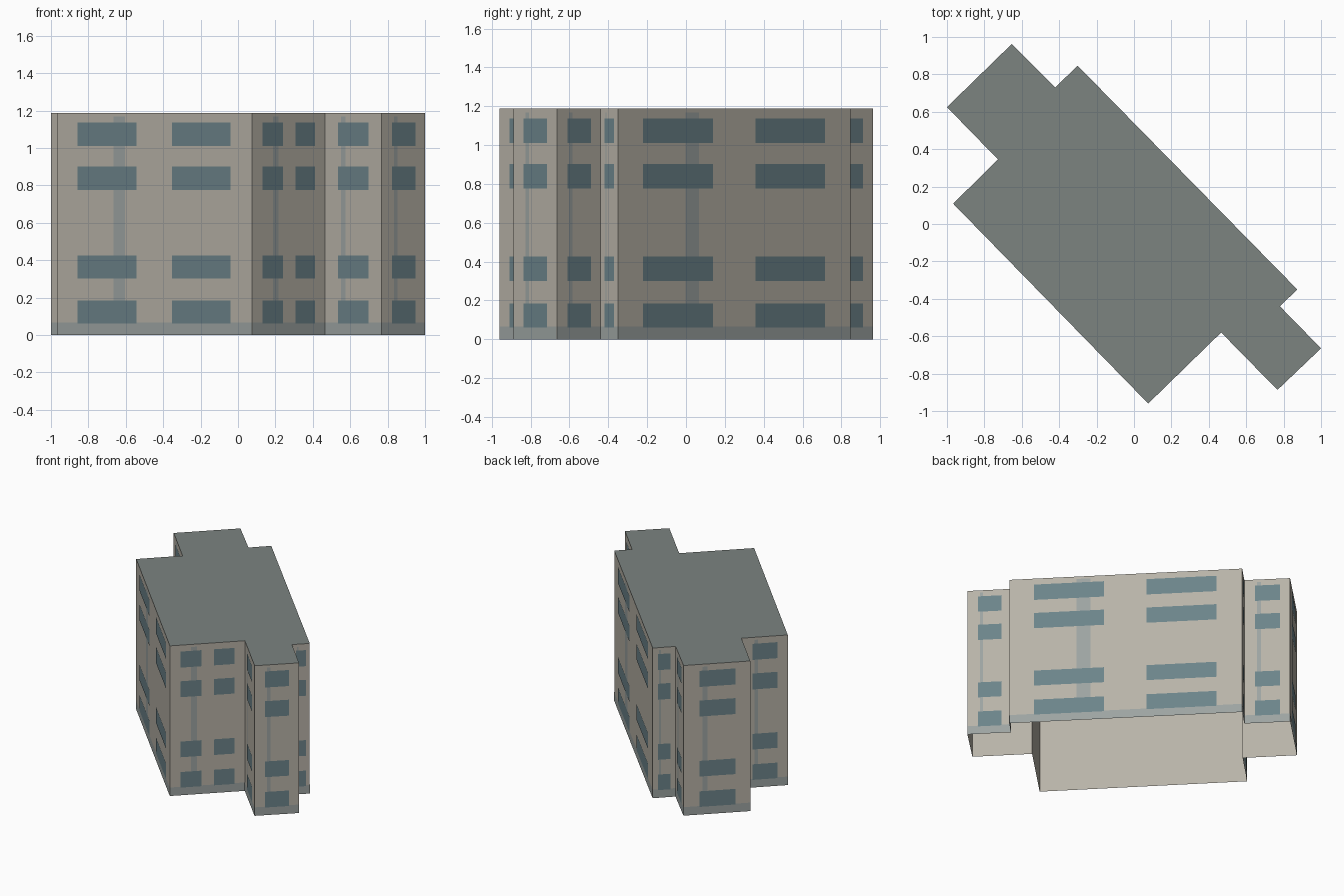
import bpy
from mathutils import Vector

if "Cube" in bpy.data.objects:
    bpy.data.objects.remove(bpy.data.objects["Cube"])

HEIGHT = 1.187
BAND_TOP, STRIP_TOP = 0.067, 1.167
WINDOW_ROWS = [(0.061, 0.184), (0.301, 0.425), (0.776, 0.902), (1.01, 1.137)]

# Footprint, counter-clockwise from the front corner
PLAN = [(0.076, -0.96), (0.466, -0.58), (0.767, -0.887), (1.0, -0.665),
        (0.78, -0.44), (0.873, -0.35), (-0.302, 0.847), (-0.42, 0.73),
        (-0.653, 0.963), (-1.0, 0.625), (-0.727, 0.345), (-0.967, 0.109)]


def build(name, verts, faces, rgb):
    """Make a flat-shaded object of one colour."""
    mesh = bpy.data.meshes.new(name)
    mesh.from_pydata(verts, [], faces)
    m = bpy.data.materials.new(name)
    m.diffuse_color = (*rgb, 1)
    m.use_nodes = True
    m.node_tree.nodes["Principled BSDF"].inputs["Base Color"].default_value = m.diffuse_color
    mesh.materials.append(m)
    obj = bpy.data.objects.new(name, mesh)
    bpy.context.collection.objects.link(obj)
    return obj


def build_panels(name, panels, rgb):
    """Make one object from flat facade panels (four corners each)."""
    verts = [v for panel in panels for v in panel]
    faces = [range(4 * i, 4 * i + 4) for i in range(len(panels))]
    build(name, verts, [tuple(f) for f in faces], rgb)


def panel(a, b, s, z, lift):
    """Rectangle on the wall a-b, spanning fractions s and heights z."""
    d = (b - a).normalized()
    out = Vector((d.y, -d.x)) * lift
    p, q = a.lerp(b, s[0]) + out, a.lerp(b, s[1]) + out
    return [(p.x, p.y, z[0]), (q.x, q.y, z[0]), (q.x, q.y, z[1]), (p.x, p.y, z[1])]


# Outer walls (open underneath) and flat roof
n = len(PLAN)
rim = [(x, y, HEIGHT) for x, y in PLAN]
walls = [(i, (i + 1) % n, n + (i + 1) % n, n + i) for i in range(n)]
build("outer_walls", [(x, y, 0) for x, y in PLAN] + rim, walls, (0.48, 0.45, 0.39))
build("flat_roof", rim, [tuple(range(n))], (0.20, 0.228, 0.217))

# Facade finishes: base band, vertical strip, then windows on top
windows, bands, strips = [], [], []
for i in range(n):
    a, b = Vector(PLAN[i]), Vector(PLAN[(i + 1) % n])
    length = (b - a).length
    strip = (0.28, 0.36)
    if length > 1:
        columns, strip = [(0.107, 0.407), (0.59, 0.89)], (0.289, 0.348)
    elif length > 0.52:
        columns = [(0.14, 0.42), (0.59, 0.86)]
    else:
        columns = [(0.235, 0.775)]
    bands.append(panel(a, b, (0, 1), (0, BAND_TOP), 0.001))
    strips.append(panel(a, b, strip, (BAND_TOP, STRIP_TOP), 0.001))
    windows += [panel(a, b, c, row, 0.002) for c in columns for row in WINDOW_ROWS]

TRIM = (0.335, 0.37, 0.36)
build_panels("base_band", bands, TRIM)
build_panels("vertical_strips", strips, TRIM)
build_panels("windows", windows, (0.15, 0.23, 0.255))
